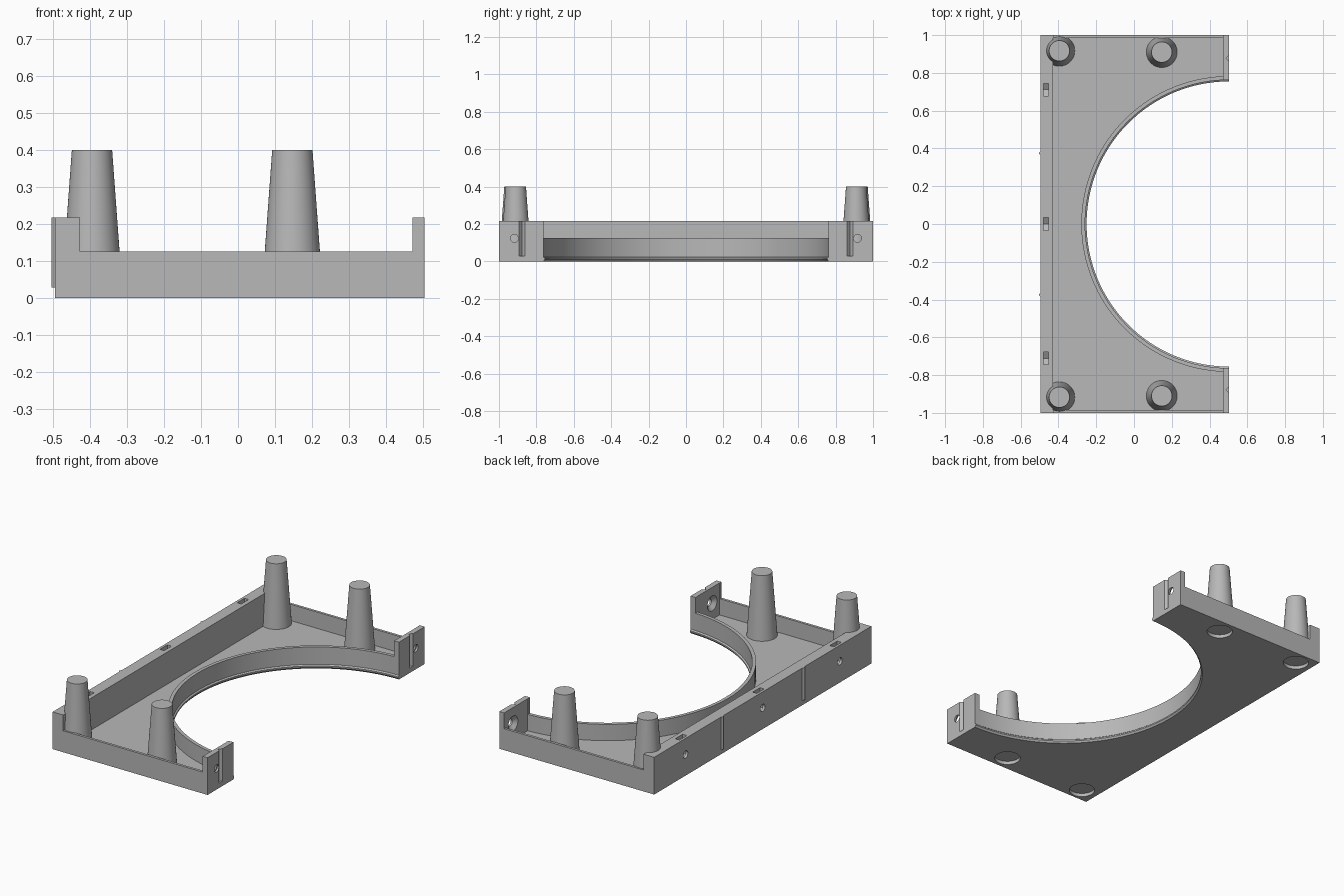
import bpy, bmesh, math
from mathutils import Matrix, Vector

if "Cube" in bpy.data.objects:
    bpy.data.objects.remove(bpy.data.objects["Cube"], do_unlink=True)

# Single grey plastic
GREY = (0.48, 0.48, 0.48, 1)
mat = bpy.data.materials.new("grey_plastic")
mat.use_nodes = True
mat.diffuse_color = GREY
mat.node_tree.nodes["Principled BSDF"].inputs["Base Color"].default_value = GREY

BACK, FRONT = -0.495, 0.504        # x of the two long sides
WALL_IN, TAB_IN = -0.428, 0.473    # inner faces of wall and end tabs
FLOOR, RIM, TOP = 0.03, 0.125, 0.217
HOLE_Z = 0.123


def finish(name, bm):
    bmesh.ops.recalc_face_normals(bm, faces=bm.faces)
    me = bpy.data.meshes.new(name)
    bm.to_mesh(me)
    bm.free()
    ob = bpy.data.objects.new(name, me)
    bpy.context.collection.objects.link(ob)
    return ob


def prism(name, pts, axis, lo, hi):
    """Extrude a 2D outline along an axis; pts use the other two axes in order."""
    def place(p, h):
        c = list(p)
        c.insert("xyz".index(axis), h)
        return c
    bm = bmesh.new()
    face = bm.faces.new([bm.verts.new(place(p, lo)) for p in pts])
    ext = bmesh.ops.extrude_face_region(bm, geom=[face])
    move = Vector(place((0, 0), hi - lo))
    bmesh.ops.translate(bm, vec=move, verts=[v for v in ext["geom"] if isinstance(v, bmesh.types.BMVert)])
    return finish(name, bm)


def cone(name, start, length, r1, r2, axis="z", segs=48):
    bm = bmesh.new()
    turn = Matrix.Rotation(math.pi / 2, 4, "Y") if axis == "x" else Matrix()
    m = Matrix.Translation(start) @ turn @ Matrix.Translation((0, 0, length / 2))
    bmesh.ops.create_cone(bm, cap_ends=True, segments=segs, radius1=r1, radius2=r2, depth=length, matrix=m)
    return finish(name, bm)


def lathe(name, profile, centre, segs=128):
    """Closed solid of revolution around a vertical axis."""
    bm = bmesh.new()
    rings = []
    for r, z in profile:
        rings.append([bm.verts.new((centre + r * math.cos(a), r * math.sin(a), z))
                      for a in (2 * math.pi * i / segs for i in range(segs))])
    for lower, upper in zip(rings, rings[1:]):
        for i in range(segs):
            j = (i + 1) % segs
            bm.faces.new((lower[i], lower[j], upper[j], upper[i]))
    bm.faces.new(rings[0])
    bm.faces.new(rings[-1])
    return finish(name, bm)


def cut(ob, cutter):
    mod = ob.modifiers.new("cut", "BOOLEAN")
    mod.operation, mod.solver, mod.object = "DIFFERENCE", "EXACT", cutter
    bpy.context.view_layer.objects.active = ob
    bpy.ops.object.modifier_apply(modifier=mod.name)
    bpy.data.objects.remove(cutter, do_unlink=True)


# Tray blank: low block with tall long wall and end tabs
gap = 0.001
side = [(BACK, 0), (FRONT, 0), (FRONT, TOP), (TAB_IN - gap, TOP), (TAB_IN - gap, RIM),
        (WALL_IN + gap, RIM), (WALL_IN + gap, TOP), (BACK, TOP)]
tray = prism("tray", side, "y", -1, 1)
tray.data.materials.append(mat)

# Pocket that leaves thin end walls and a curved rim
R_RIM, END = 0.783, 0.985
a0 = math.acos((TAB_IN - FRONT) / R_RIM)
steps = 64
arc = []
for i in range(steps + 1):
    a = -a0 - (2 * math.pi - 2 * a0) * i / steps
    arc.append((FRONT + R_RIM * math.cos(a), R_RIM * math.sin(a)))
pocket = [(WALL_IN, -END), (TAB_IN, -END)] + arc + [(TAB_IN, END), (WALL_IN, END)]
cut(tray, prism("pocket_cutter", pocket, "z", FLOOR, 0.4))

# Round opening with a small bottom lip
lip = [(0.763, -0.1), (0.763, 0), (0.755, 0.01), (0.755, 0.018), (0.763, 0.024), (0.763, 0.4)]
cut(tray, lathe("bore_cutter", lip, FRONT))

# Nut slots and bolt holes in the long wall
for y in (-0.711, 0, 0.711):
    w = 0.034
    slot = [(y - w, 0.4), (y - w, 0.104), (y, 0.084), (y + w, 0.104), (y + w, 0.4)]
    cut(tray, prism("slot_cutter", slot, "x", -0.48, -0.453))
    cut(tray, cone("hole_cutter", (BACK - 0.05, y, HOLE_Z), 0.095, 0.021, 0.021, "x", 24))

pegs = [(-0.395, 0.917), (0.147, 0.91)]
parts = [tray]
for s, label in ((-1, "front"), (1, "back")):
    # Countersunk hole and alignment groove in each tab
    y = s * 0.917
    cut(tray, cone("hole_cutter", (0.46, y, HOLE_Z), 0.1, 0.021, 0.021, "x", 24))
    cut(tray, cone("sink_cutter", (TAB_IN - 0.005, y, HOLE_Z), 0.025, 0.05, 0.021, "x", 32))
    g = s * 0.878
    groove = [(FRONT + 0.001, g - 0.017), (FRONT + 0.001, g + 0.017), (FRONT - 0.018, g)]
    cut(tray, prism("groove_cutter", groove, "z", 0.028, 0.4))

    # Matching ridge on the long wall
    r = s * 0.375
    ridge = [(BACK + 0.004, r - 0.017), (BACK + 0.004, r + 0.017), (-0.504, r)]
    parts.append(prism(label + "_ridge", ridge, "z", 0.028, TOP))

    # Tapered pegs with a shallow recess underneath
    for (px, py), where in zip(pegs, ("wall", "tab")):
        cut(tray, cone("recess_cutter", (px, s * py, -0.02), 0.04, 0.07, 0.07))
        parts.append(cone(f"{label}_{where}_peg", (px, s * py, 0.025), 0.375, 0.082, 0.0545))

# Shading and colour
bpy.ops.object.select_all(action="DESELECT")
for ob in parts:
    if not ob.data.materials:
        ob.data.materials.append(mat)
    ob.select_set(True)
bpy.context.view_layer.objects.active = tray
bpy.ops.object.shade_smooth_by_angle(angle=math.radians(30))
